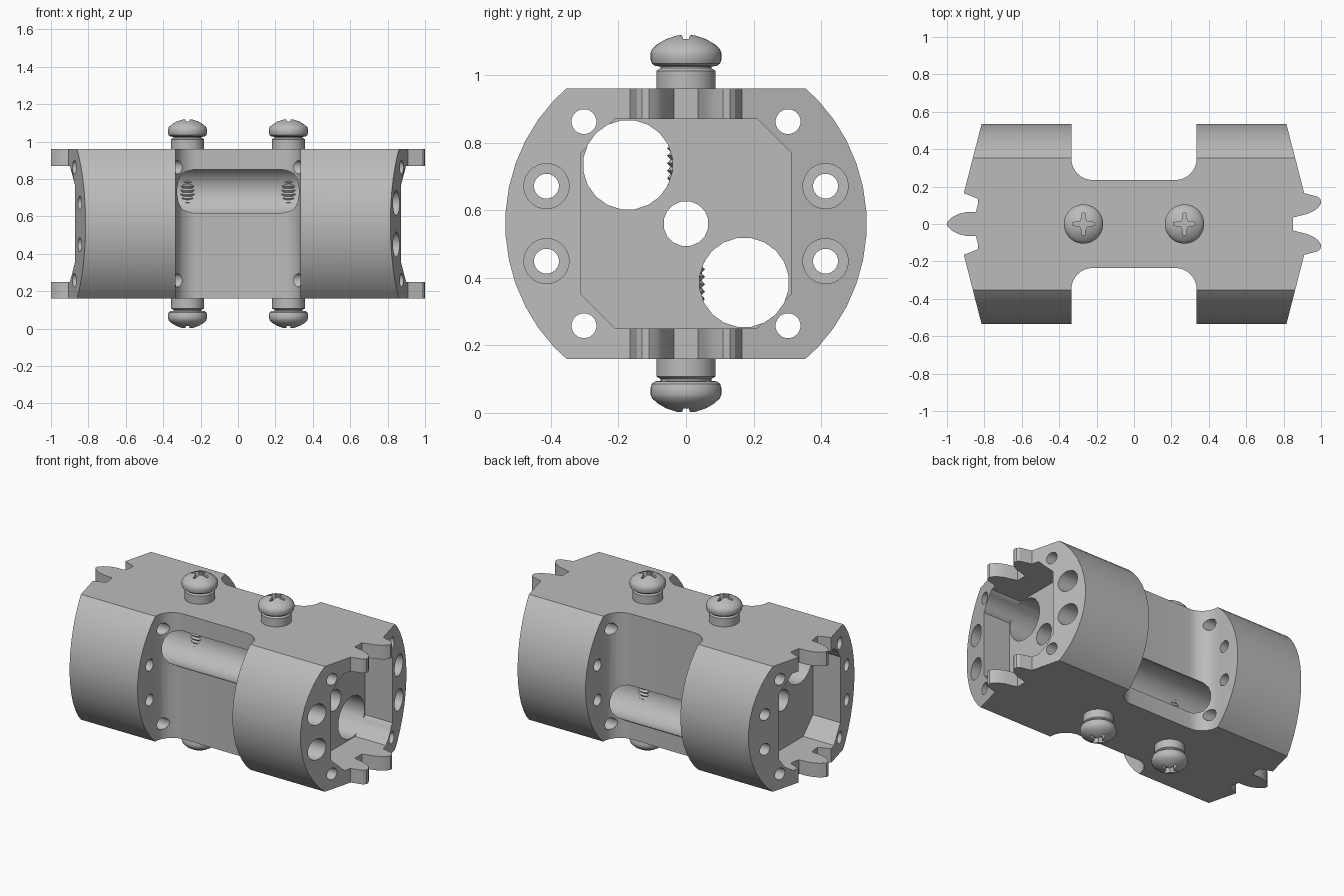
import bpy, bmesh, math
from mathutils import Matrix, Vector

old = bpy.data.objects.get("Cube")
if old:
    bpy.data.objects.remove(old, do_unlink=True)

MID = 0.56      # height of the long axis
HALF = 0.40     # half height of the body

metal = bpy.data.materials.new("grey metal")
metal.use_nodes = True
GREY = (0.5, 0.5, 0.5, 1)
metal.diffuse_color = GREY
metal.node_tree.nodes["Principled BSDF"].inputs["Base Color"].default_value = GREY


def finish(bm, name):
    bmesh.ops.recalc_face_normals(bm, faces=bm.faces)
    mesh = bpy.data.meshes.new(name)
    bm.to_mesh(mesh)
    bm.free()
    mesh.materials.append(metal)
    obj = bpy.data.objects.new(name, mesh)
    bpy.context.collection.objects.link(obj)
    return obj


def prism(name, outline, low, high, along_x=False):
    """Extrude an outline along z, or a (y, z) outline along x."""
    bm = bmesh.new()
    place = (lambda p: (low, p[0], p[1])) if along_x else (lambda p: (p[0], p[1], low))
    face = bm.faces.new([bm.verts.new(place(p)) for p in outline])
    # Keep the starting face so that the solid is closed
    top = bmesh.ops.extrude_face_region(bm, geom=[face], use_keep_orig=True)["geom"]
    depth = high - low
    bmesh.ops.translate(bm, verts=[v for v in top if isinstance(v, bmesh.types.BMVert)],
                        vec=(depth, 0, 0) if along_x else (0, 0, depth))
    return finish(bm, name)


def arc(cx, cy, r, start, end, steps):
    return [(cx + r * math.cos(math.radians(start + (end - start) * i / steps)),
             cy + r * math.sin(math.radians(start + (end - start) * i / steps)))
            for i in range(steps + 1)]


def rod(y, z, r, sides, low=-1.3, high=1.3):
    """Round cutter along x."""
    return prism("cutter", arc(y, z, r, 180 / sides, 360 + 180 / sides, sides)[:-1], low, high, True)


def select(obj):
    bpy.ops.object.select_all(action='DESELECT')
    obj.select_set(True)
    bpy.context.view_layer.objects.active = obj


def combine(obj, cutter, operation='DIFFERENCE'):
    cutter.hide_render = True
    select(obj)
    mod = obj.modifiers.new("cut", 'BOOLEAN')
    mod.operation, mod.solver, mod.object = operation, 'EXACT', cutter
    bpy.ops.object.modifier_apply(modifier=mod.name)
    bpy.data.objects.remove(cutter, do_unlink=True)


def smooth(obj):
    select(obj)
    bpy.ops.object.shade_smooth_by_angle(angle=math.radians(30))


# Body plan: narrow waist, slanted ends, interlocking teeth
waist = arc(0.22, 0.35, 0.115, -90, 0, 8) + [(0.335, 0.6), (0.798, 0.6), (0.91, 0.165)]
twin_teeth = [(0.985, 0.145), (0.998, 0.13), (1.0, 0.11), (0.985, 0.088),
              (0.965, 0.072), (0.93, 0.055), (0.85, 0.035)]
single_tooth = [(0.835, 0.135), (0.835, 0.105), (0.845, 0.065), (0.90, 0.063),
                (0.94, 0.053), (0.975, 0.035), (1.0, 0.01)]
right = waist + twin_teeth
left = [(-x, y) for x, y in waist + single_tooth]
flip = lambda pts: [(x, -y) for x, y in pts]
outline = right + flip(right[::-1]) + flip(left) + left[::-1]
body = prism("body", outline, MID - HALF, MID + HALF)

# Rounded front and back
combine(body, rod(0, MID, 0.535, 46), 'INTERSECT')

# Chamfered pocket in each end
pocket = [(0.31, 0.21), (0.21, 0.31), (-0.21, 0.31), (-0.31, 0.21),
          (-0.31, -0.21), (-0.21, -0.31), (0.21, -0.31), (0.31, -0.21)]
pocket = [(y, MID + z) for y, z in pocket]
for low, high in ((0.68, 1.3), (-1.3, -0.68)):
    combine(body, prism("cutter", pocket, low, high, True))

# Two wire bores and the centre bore
combine(body, rod(-0.172, MID + 0.174, 0.133, 20))
combine(body, rod(0.172, MID - 0.174, 0.133, 20))
combine(body, rod(0, MID, 0.067, 16))

# Flange holes, with counterbores on the left end
for sy in (-1, 1):
    for sz in (-1, 1):
        combine(body, rod(sy * 0.302, MID + sz * 0.302, 0.037, 20))
        combine(body, rod(sy * 0.413, MID + sz * 0.111, 0.037, 20))
        combine(body, rod(sy * 0.413, MID + sz * 0.111, 0.067, 24, 0.72, 1.3))
smooth(body)

# Screw: domed head, collar and threaded shaft, turned about z
profile = [(0, 0.56), (0.03, 0.557), (0.06, 0.546), (0.085, 0.531), (0.1, 0.517),
           (0.105, 0.505), (0.105, 0.487), (0.101, 0.474), (0.092, 0.467), (0.075, 0.465),
           (0.075, 0.46), (0.088, 0.452), (0.088, 0.34), (0.046, 0.34)]
pitch = 0.022
for i in range(10):
    z = 0.3 - i * pitch
    profile += [(0.046, z), (0.056, z - pitch / 2)]
profile += [(0.046, 0.08), (0, 0.08)]
bm = bmesh.new()
verts = [bm.verts.new((r, 0, z)) for r, z in profile]
edges = [bm.edges.new(pair) for pair in zip(verts, verts[1:])]
bmesh.ops.spin(bm, geom=verts + edges, cent=(0, 0, 0), axis=(0, 0, 1),
               angle=2 * math.pi, steps=40, use_duplicate=False)
bmesh.ops.remove_doubles(bm, verts=bm.verts, dist=0.0001)
screw = finish(bm, "screw_top_left")

# Cross recess in the head
arm = [(0.058, -0.008), (0.058, 0.008), (0.026, 0.012), (0.016, 0.016), (0.012, 0.026)]
cross = []
for k in range(4):
    turn = Matrix.Rotation(k * math.pi / 2, 2)
    cross += [tuple(turn @ Vector(p)) for p in arm]
combine(screw, prism("cutter", cross, 0.52, 0.7))
smooth(screw)

# Four screws, two on each face
for side, x in (("left", 0.27), ("right", -0.27)):
    for face, angle in (("top", 0), ("bottom", math.pi)):
        name = f"screw_{face}_{side}"
        obj = bpy.data.objects.get(name)
        if obj is None:
            obj = bpy.data.objects.new(name, screw.data)
            bpy.context.collection.objects.link(obj)
        obj.location = (x, 0, MID)
        obj.rotation_euler = (angle, 0, 0)
